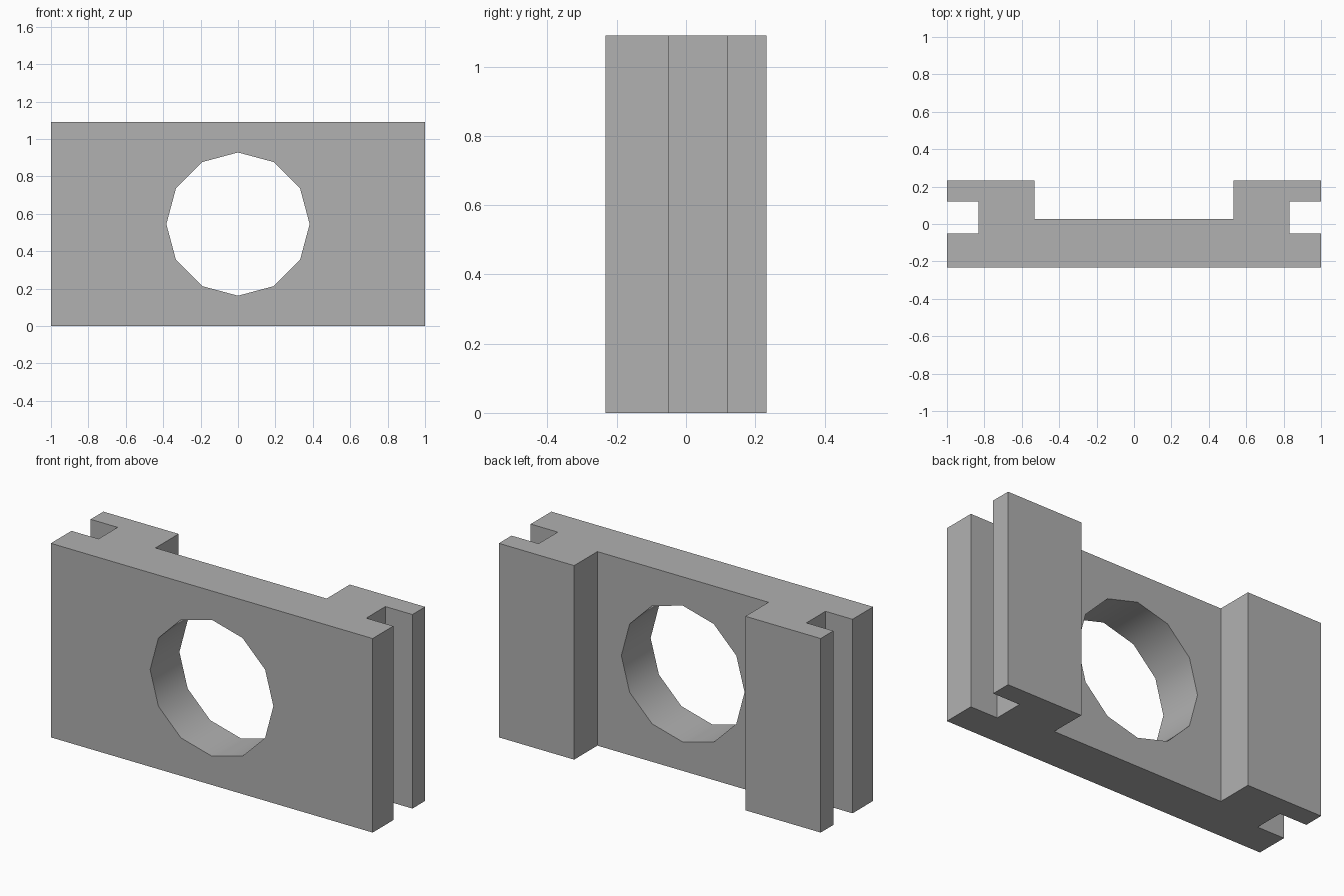
import bpy, bmesh, math
from mathutils import Matrix

if "Cube" in bpy.data.objects:
    bpy.data.objects.remove(bpy.data.objects["Cube"], do_unlink=True)

HEIGHT = 1.09
BORE_RADIUS = 0.383

grey = bpy.data.materials.new("plain_grey")
grey.use_nodes = True
colour = (0.44, 0.44, 0.44, 1)
grey.diffuse_color = colour
grey.node_tree.nodes["Principled BSDF"].inputs["Base Color"].default_value = colour


def make_object(name, bm):
    bmesh.ops.recalc_face_normals(bm, faces=bm.faces)
    mesh = bpy.data.meshes.new(name)
    bm.to_mesh(mesh)
    bm.free()
    mesh.materials.append(grey)
    obj = bpy.data.objects.new(name, mesh)
    bpy.context.collection.objects.link(obj)
    return obj


# Slotted plate: half plan outline, mirrored and extruded upward
half = [(1, -0.233), (1, -0.05), (0.832, -0.05), (0.832, 0.12),
        (1, 0.12), (1, 0.233), (0.532, 0.233), (0.532, 0.027)]
outline = half + [(-x, y) for x, y in reversed(half)]
bm = bmesh.new()
base = bm.faces.new([bm.verts.new((x, y, 0)) for x, y in outline])
top = bmesh.ops.extrude_face_region(bm, geom=[base])["geom"]
bmesh.ops.translate(bm, vec=(0, 0, HEIGHT),
                    verts=[v for v in top if isinstance(v, bmesh.types.BMVert)])
plate = make_object("slotted_plate", bm)

# Twelve-sided bore cutter, with a corner pointing straight up
bm = bmesh.new()
bmesh.ops.create_cone(bm, cap_ends=True, segments=12, radius1=BORE_RADIUS,
                      radius2=BORE_RADIUS, depth=1,
                      matrix=Matrix.Translation((0, 0, HEIGHT / 2))
                      @ Matrix.Rotation(math.pi / 2, 4, "X"))
cutter = make_object("bore_cutter", bm)

# Cut the bore through the web
cut = plate.modifiers.new("bore", "BOOLEAN")
cut.operation = "DIFFERENCE"
cut.solver = "EXACT"
cut.object = cutter
bpy.ops.object.select_all(action="DESELECT")
plate.select_set(True)
bpy.context.view_layer.objects.active = plate
bpy.ops.object.modifier_apply(modifier=cut.name)
bpy.data.objects.remove(cutter, do_unlink=True)

# Smooth bore wall, sharp corners elsewhere
bpy.ops.object.shade_smooth_by_angle(angle=math.radians(40))
